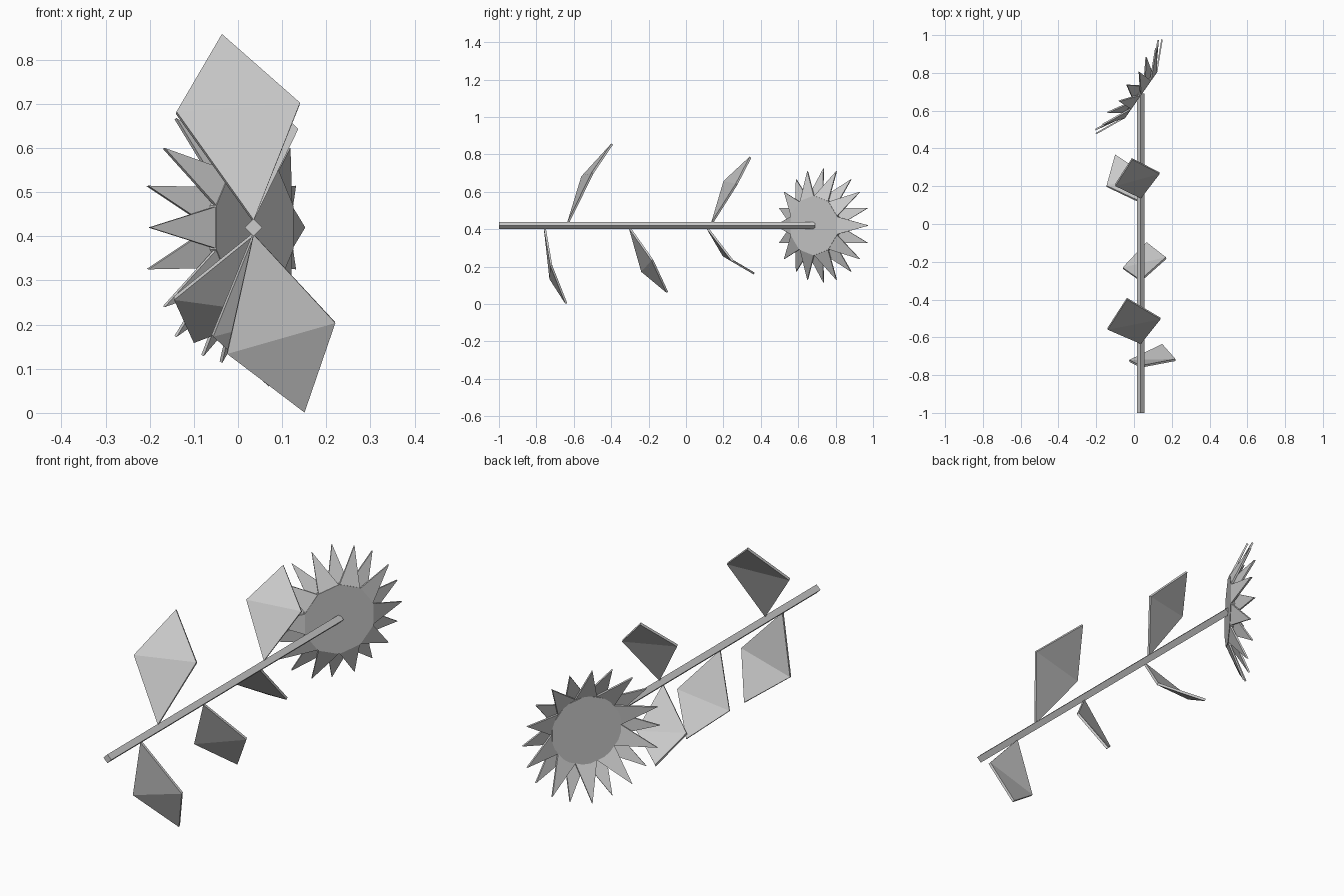
import bpy, bmesh
from math import sin, cos, pi, radians
from mathutils import Vector

if "Cube" in bpy.data.objects:
    bpy.data.objects.remove(bpy.data.objects["Cube"])

def make(name, verts, faces, thick=0):
    me = bpy.data.meshes.new(name)
    me.from_pydata([tuple(v) for v in verts], [], faces)
    bm = bmesh.new()
    bm.from_mesh(me)
    bmesh.ops.recalc_face_normals(bm, faces=bm.faces)
    bm.to_mesh(me)
    bm.free()
    ob = bpy.data.objects.new(name, me)
    bpy.context.collection.objects.link(ob)
    if thick:
        m = ob.modifiers.new("thickness", 'SOLIDIFY')
        m.thickness, m.offset = thick, 0
    return ob

def prism(name, lower, upper):
    n = len(lower)
    faces = [list(range(n))[::-1], list(range(n, 2 * n))]
    faces += [(i, (i + 1) % n, n + (i + 1) % n, n + i) for i in range(n)]
    return make(name, lower + upper, faces)

# Square stem standing on its corner
CX, CZ = 0.035, 0.42
def ring(y):
    return [Vector((CX + 0.02 * cos(k * pi / 2), y, CZ + 0.02 * sin(k * pi / 2))) for k in range(4)]
prism("stem", ring(-1), ring(0.69))

# Folded kite leaves: base, left, tip, right
leaves = [
    ((.035, -.63, .435), (-.14, -.555, .68), (-.037, -.395, .855), (.14, -.50, .70)),
    ((.035, .14, .435), (-.10, .205, .655), (-.01, .345, .785), (.135, .27, .64)),
    ((.035, -.755, .405), (-.025, -.725, .135), (.15, -.64, .003), (.22, -.72, .205)),
    ((.035, -.30, .405), (-.058, -.235, .175), (.068, -.10, .063), (.17, -.18, .235)),
    ((.035, .115, .405), (-.145, .20, .26), (-.10, .365, .163), (.075, .25, .23)),
]
for i, pts in enumerate(leaves):
    make(f"leaf_{i + 1}", pts, [(0, 1, 3), (1, 2, 3)], 0.011)

# Tilted flower head frame: t and up span the disc, n faces forward
C = Vector((CX, 0.685, CZ))
a = radians(55)
T, UP, N = Vector((cos(a), sin(a), 0)), Vector((0, 0, 1)), Vector((-sin(a), cos(a), 0))
def at(ang, r, h):
    return C + r * (cos(ang) * T + sin(ang) * UP) + h * N

# Ten-sided seed disc
angles = [(k + 0.5) * pi / 5 + pi / 10 + pi / 10 for k in range(10)]
prism("seed_disc", [at(g, 0.16, -0.004) for g in angles], [at(g, 0.16, 0.02) for g in angles])

# Two staggered layers of pointed petals curling forward
for layer, (h0, h1) in enumerate([(0.0, 0.075), (0.012, 0.09)]):
    verts, faces = [], []
    for k in range(10):
        g = k * pi / 5 + layer * pi / 10
        faces.append((len(verts), len(verts) + 1, len(verts) + 2))
        verts += [at(g - pi / 10, 0.155, h0), at(g + pi / 10, 0.155, h0), at(g, 0.305, h1)]
    make(("back" if layer == 0 else "front") + "_petals", verts, faces, 0.008)
